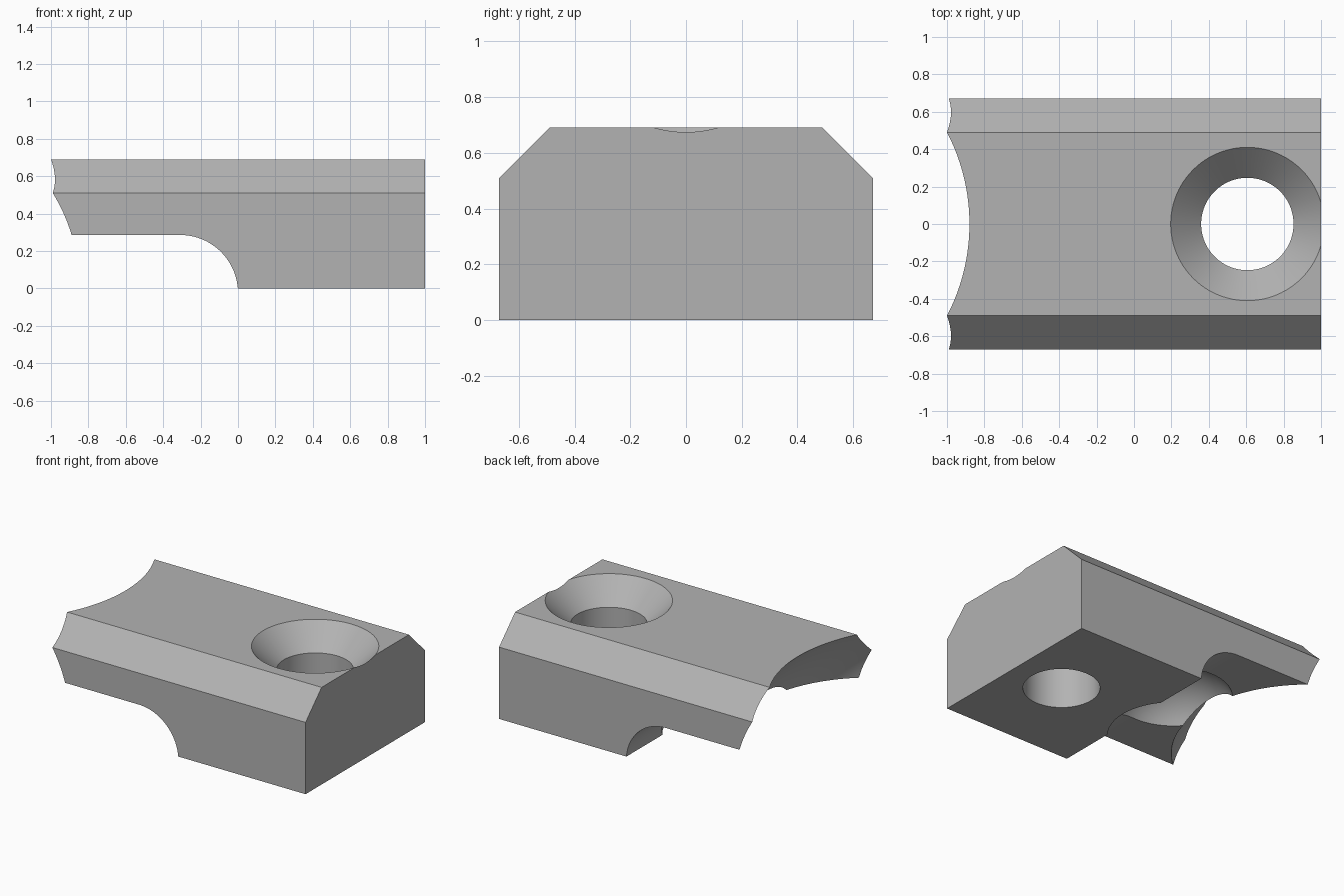
import bpy
import bmesh
from math import sin, cos, pi, radians

cube = bpy.data.objects.get("Cube")
if cube:
    bpy.data.objects.remove(cube, do_unlink=True)

HALF_W, TOP, CHAMFER = 0.67, 0.69, 0.18
LEDGE = 0.286

steel = bpy.data.materials.new("satin_grey")
steel.use_nodes = True
grey = (0.45, 0.45, 0.45, 1)
steel.diffuse_color = grey
steel.node_tree.nodes["Principled BSDF"].inputs["Base Color"].default_value = grey


def loft(name, rings):
    """Skin a stack of equal-length point rings into a closed solid."""
    bm = bmesh.new()
    loops = [[bm.verts.new(p) for p in ring] for ring in rings]
    n = len(loops[0])
    for a, b in zip(loops, loops[1:]):
        for i in range(n):
            j = (i + 1) % n
            bm.faces.new((a[i], a[j], b[j], b[i]))
    bm.faces.new(loops[0][::-1])
    bm.faces.new(loops[-1])
    bmesh.ops.recalc_face_normals(bm, faces=bm.faces)
    mesh = bpy.data.meshes.new(name)
    bm.to_mesh(mesh)
    bm.free()
    obj = bpy.data.objects.new(name, mesh)
    bpy.context.collection.objects.link(obj)
    mesh.materials.append(steel)
    return obj


def circle(x, z, r, n=96):
    return [(x + r * cos(2 * pi * i / n), r * sin(2 * pi * i / n), z) for i in range(n)]


# Block with two chamfered top edges
section = [(-HALF_W, 0), (HALF_W, 0), (HALF_W, TOP - CHAMFER), (HALF_W - CHAMFER, TOP),
           (CHAMFER - HALF_W, TOP), (-HALF_W, TOP - CHAMFER)]
block = loft("clamp_block", [[(x, y, z) for y, z in section] for x in (-1.15, 1)])

# Stepped underside with a rounded inner corner
steps = 24
R = 0.31
start = 0.0775
arc = [start + (pi / 2 - start) * i / steps for i in range(steps + 1)]
under = [(-1.5, -0.2), (0, -0.2)]
under += [(-R + R * cos(a), LEDGE - R + R * sin(a)) for a in arc] + [(-1.5, LEDGE)]
step_cut = loft("step_cutter", [[(x, y, z) for x, z in under] for y in (-1, 1)])

# Slanted, scooped end
rings = []
for i in range(13):
    z = 0.2 + 0.05 * i
    d = z - LEDGE
    rings.append(circle(-1.46 - 1.09 * d - 0.53 * d * (z - 0.51), z, 0.88 + 0.444 * d, 160))
end_cut = loft("end_cutter", rings)

# Countersunk bolt hole
HOLE_X, HOLE_R, SINK_R = 0.606, 0.247, 0.41
extra = 0.1
hole_cut = loft("hole_cutter", [
    circle(HOLE_X, -0.2, HOLE_R),
    circle(HOLE_X, TOP - (SINK_R - HOLE_R), HOLE_R),
    circle(HOLE_X, TOP + extra, SINK_R + extra)])

# Round pocket beneath the ledge
POCKET_R = 0.43
lat = [pi * (i / 32 - 0.5) for i in range(1, 32)]
pocket_cut = loft("pocket_cutter", [
    circle(-0.33, 0.08 + POCKET_R * sin(a), POCKET_R * cos(a)) for a in lat])

# Carve the block
bpy.context.view_layer.objects.active = block
for cutter in (step_cut, end_cut, hole_cut, pocket_cut):
    cutter.hide_render = True
    mod = block.modifiers.new(cutter.name, "BOOLEAN")
    mod.operation = "DIFFERENCE"
    mod.solver = "EXACT"
    mod.object = cutter
    bpy.ops.object.modifier_apply(modifier=mod.name)
    bpy.data.objects.remove(cutter, do_unlink=True)

for obj in bpy.context.selected_objects:
    obj.select_set(False)
block.select_set(True)
bpy.ops.object.shade_smooth_by_angle(angle=radians(20))
